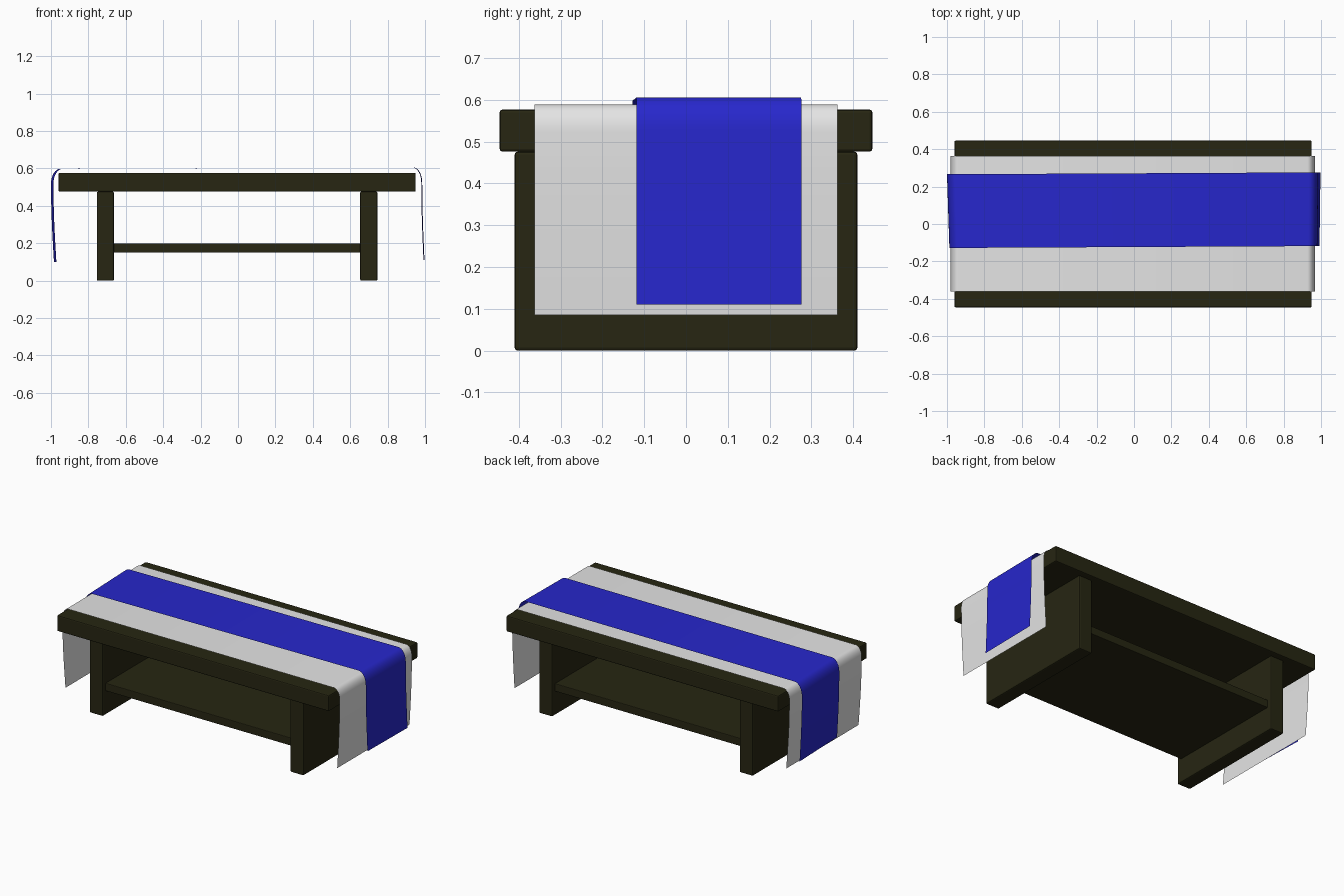
import bpy, bmesh, math

if "Cube" in bpy.data.objects:
    bpy.data.objects.remove(bpy.data.objects["Cube"])


def material(name, rgb):
    m = bpy.data.materials.new(name)
    m.use_nodes = True
    m.diffuse_color = (*rgb, 1)
    node = next(n for n in m.node_tree.nodes if n.type == 'BSDF_PRINCIPLED')
    node.inputs["Base Color"].default_value = (*rgb, 1)
    return m


wood = material("dark wood", (0.02, 0.019, 0.006))
white = material("white cloth", (0.78, 0.78, 0.78))
blue = material("blue cloth", (0.02, 0.02, 0.6))


def finish(name, bm, mat):
    bmesh.ops.recalc_face_normals(bm, faces=bm.faces)
    mesh = bpy.data.meshes.new(name)
    bm.to_mesh(mesh)
    bm.free()
    mesh.materials.append(mat)
    ob = bpy.data.objects.new(name, mesh)
    bpy.context.collection.objects.link(ob)
    return ob


def board(name, x, y, z, bevel=0.007):
    """Softly bevelled plank filling the given x, y and z ranges."""
    bm = bmesh.new()
    bmesh.ops.create_cube(bm, size=1)
    for v in bm.verts:
        for axis, (low, high) in enumerate((x, y, z)):
            v.co[axis] = low if v.co[axis] < 0 else high
    ob = finish(name, bm, wood)
    mod = ob.modifiers.new("soft edges", 'BEVEL')
    mod.width = bevel
    mod.segments = 2
    return ob


def smooth(ob):
    bpy.ops.object.select_all(action='DESELECT')
    ob.select_set(True)
    bpy.context.view_layer.objects.active = ob
    bpy.ops.object.shade_smooth_by_angle(angle=math.radians(40))


def hanging_end(hem_x, hem_z, side_x, top_z, radius, steps=8):
    """Path from the hem up the side and round onto the table."""
    sign = math.copysign(1, side_x)
    path = [(hem_x, hem_z)]
    knee = top_z - radius * 1.6
    for i in range(1, 5):
        t = i / 5
        path.append((hem_x + (side_x - hem_x) * math.sin(t * math.pi / 2),
                     hem_z + (knee - hem_z) * t))
    for i in range(steps + 1):
        a = math.pi / 2 * i / steps
        path.append((side_x - sign * radius * (1 - math.cos(a)),
                     knee + (top_z - knee) * math.sin(a)))
    return path


def cloth(name, left, right, y_range, mat, skew=0.0, slant=0.0, rows=8):
    """Thin sheet draped along x, with skew in y and slanted left end."""
    path = hanging_end(*left) + hanging_end(*right)[::-1]
    bm = bmesh.new()
    grid = []
    for x, z in path:
        row = []
        for j in range(rows + 1):
            t = j / rows
            y = y_range[0] + (y_range[1] - y_range[0]) * t + skew * (x - 1)
            dx = slant * (1 - t) if x < 0 else -slant * 0.4 * (1 - t)
            row.append(bm.verts.new((x + dx, y, z)))
        grid.append(row)
    for a, b in zip(grid, grid[1:]):
        for j in range(rows):
            bm.faces.new((a[j], b[j], b[j + 1], a[j + 1]))
    ob = finish(name, bm, mat)
    # Outward normals point up on the table
    if sum(p.normal.z * p.area for p in ob.data.polygons) < 0:
        ob.data.flip_normals()
    smooth(ob)
    return ob


# Wooden table
board("table_top", (-0.96, 0.95), (-0.446, 0.446), (0.476, 0.577))
board("right_leg", (-0.755, -0.663), (-0.41, 0.41), (0, 0.476))
board("left_leg", (0.653, 0.746), (-0.41, 0.41), (0, 0.476))
board("shelf", (-0.67, 0.66), (-0.38, 0.38), (0.15, 0.2), 0.004)

# Draped cloths
cloth("table_cloth", (-0.958, 0.085, -0.98, 0.589, 0.04),
      (0.95, 0.085, 0.967, 0.589, 0.04), (-0.362, 0.363), white)
cloth("table_runner", (-0.984, 0.1, -1.0, 0.598, 0.05),
      (0.997, 0.11, 0.985, 0.606, 0.05), (-0.118, 0.276), blue,
      skew=0.005, slant=0.013)
